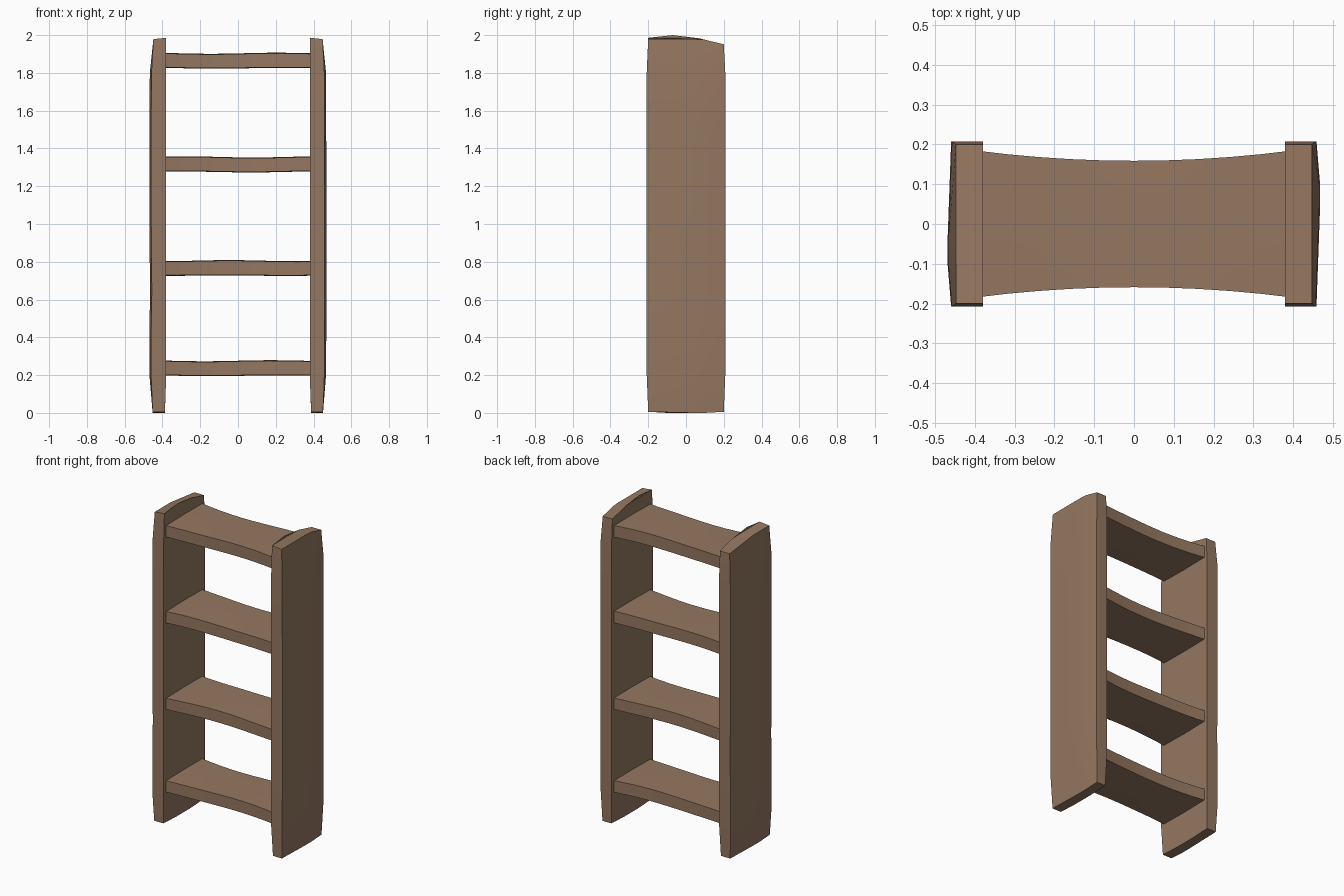
import bpy, bmesh, math

if "Cube" in bpy.data.objects:
    bpy.data.objects.remove(bpy.data.objects["Cube"])

wood = bpy.data.materials.new("brown_wood")
wood.diffuse_color = (0.30, 0.186, 0.119, 1)
wood.use_nodes = True
wood.node_tree.nodes["Principled BSDF"].inputs["Base Color"].default_value = wood.diffuse_color


def interp(pts, t):
    # piecewise-linear lookup
    for (a, va), (b, vb) in zip(pts, pts[1:]):
        if t <= b:
            return va + (vb - va) * max(0, (t - a) / (b - a))
    return pts[-1][1]


def loft(name, rings):
    # skin quad rings into a closed solid
    bm = bmesh.new()
    vs = [[bm.verts.new(p) for p in r] for r in rings]
    n = len(vs[0])
    for a, b in zip(vs, vs[1:]):
        for i in range(n):
            bm.faces.new((a[i], a[(i + 1) % n], b[(i + 1) % n], b[i]))
    bm.faces.new(vs[0])
    bm.faces.new(vs[-1])
    bmesh.ops.recalc_face_normals(bm, faces=bm.faces)
    me = bpy.data.meshes.new(name)
    bm.to_mesh(me)
    bm.free()
    me.materials.append(wood)
    ob = bpy.data.objects.new(name, me)
    bpy.context.collection.objects.link(ob)
    bpy.context.view_layer.objects.active = ob
    ob.select_set(True)
    bpy.ops.object.shade_smooth_by_angle(angle=math.radians(30))
    ob.select_set(False)


# side panels: thick planks, hewn top, slightly bowed outer face
TOP = [(-0.205, 1.985), (-0.07, 2.0), (0.07, 1.983), (0.205, 1.95)]
OUT_LEFT = [(0, .452), (.2, .460), (.55, .459), (.65, .456), (.8, .459), (1.5, .460), (1.8, .458), (2, .448)]
OUT_RIGHT = [(0, .450), (.2, .457), (.5, .459), (1.2, .459), (1.8, .457), (2, .448)]
ZS = [0, 0.2, 0.5, 0.65, 0.85, 1.2, 1.5, 1.8, 2.0]
for name, s, out in (("left_side_panel", -1, OUT_LEFT), ("right_side_panel", 1, OUT_RIGHT)):
    rings = []
    for z in ZS:
        hw = 0.2 if z in (0, 2.0) else 0.208
        ring = []
        for y in (-hw, s * 0.07 - 0.03, s * 0.07 + 0.03, hw):
            bulge = 0.009 if abs(y) < 0.15 and z not in (0, 2.0) else 0
            zz = z if z < 2 else min(interp(TOP, y), 1.979)
            zz += 0.006 if z == 0 and abs(y) > 0.15 else 0
            ring.append((s * (interp(out, z) + bulge), y, zz))
        for y in (hw, 0.07, -0.07, -hw):
            zz = z if z < 2 else interp(TOP, y)
            zz += 0.006 if z == 0 and abs(y) > 0.15 else 0
            inner = 0.387 if z == 0 else 0.380
            ring.append((s * inner, y, zz))
        rings.append(ring)
    loft(name, rings)

# shelves: hourglass planks with slightly uneven faces
for k, zc in enumerate((0.238, 0.768, 1.317, 1.866)):
    rings = []
    for i in range(11):
        x = -0.40 + 0.08 * i
        q = (x / 0.40) ** 2
        hw = 0.159 + 0.026 * q
        w = 0.003 * math.sin(9 * x + 2 * k)
        top = zc + 0.038 + w
        bot = zc - 0.037 - 0.002 * (1 - q) + w * 0.7
        rings.append([(x, -hw, bot), (x, -hw, top - 0.003), (x, 0, top),
                      (x, hw, top - 0.001), (x, hw, bot), (x, 0, bot - 0.003)])
    loft("shelf_%d" % (k + 1), rings)
